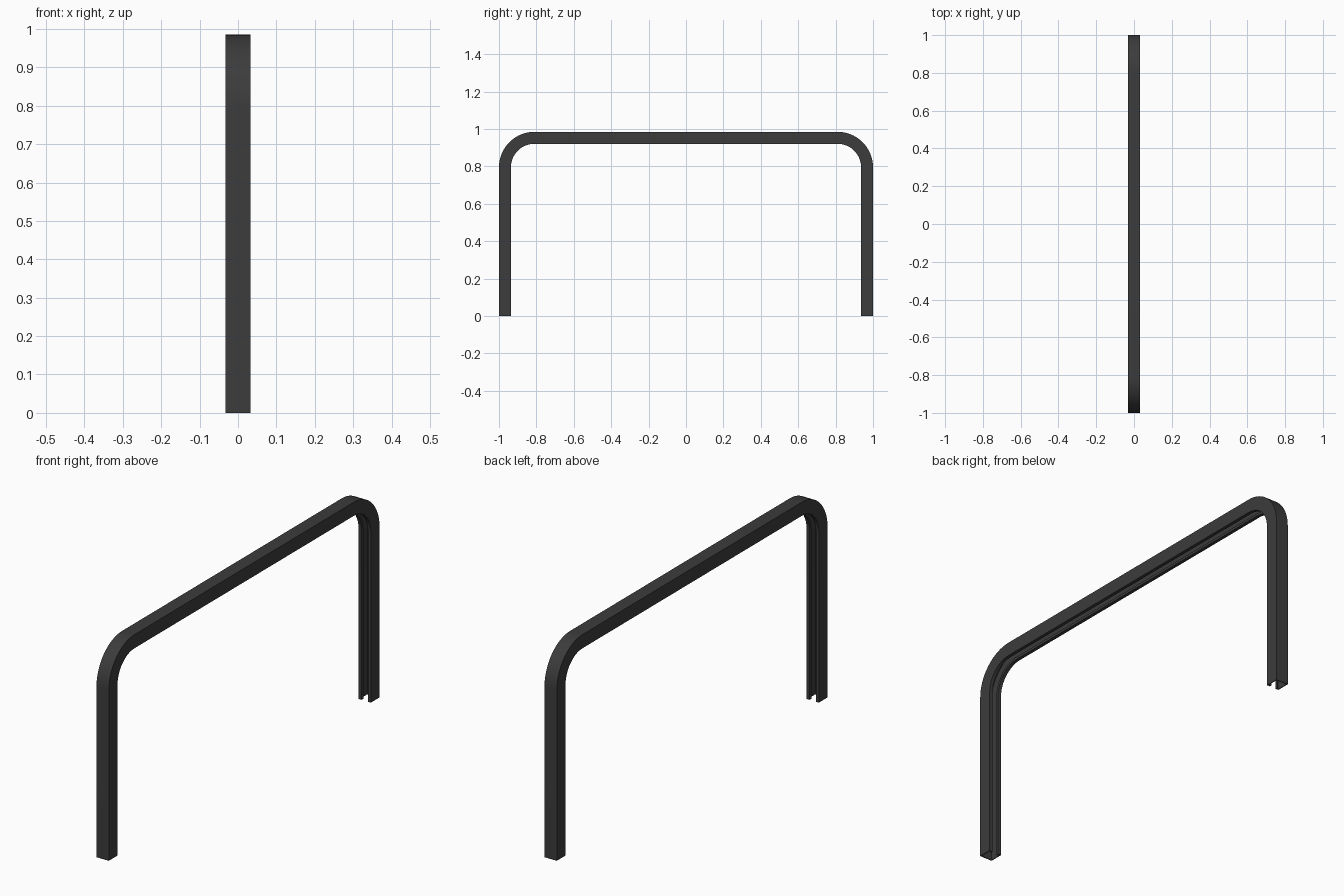
import bpy, bmesh, math

if "Cube" in bpy.data.objects:
    bpy.data.objects.remove(bpy.data.objects["Cube"], do_unlink=True)

HALF_LEN, HEIGHT, RADIUS = 1.0, 0.985, 0.19   # outer line of the frame
W, T = 0.032, 0.064                           # half width and depth of channel
WALL, SLOT, LIP = 0.004, 0.016, 0.012         # sheet, half slot, lip return
STEPS = 16

# Lipped channel section: (sideways, depth in from the outer line)
half = [(W, 0), (W, T), (SLOT, T), (SLOT, T - LIP), (SLOT + WALL, T - LIP),
        (SLOT + WALL, T - WALL), (W - WALL, T - WALL), (W - WALL, WALL)]
section = half + [(-x, d) for x, d in reversed(half)]

# Stations along the frame: outer point (y, z) and outward direction
stations = [(-HALF_LEN, 0, -1, 0)]
for side in (-1, 1):
    for i in range(STEPS + 1):
        t = i / STEPS if side < 0 else 1 - i / STEPS
        a = t * math.pi / 2
        ny, nz = side * math.cos(a), math.sin(a)
        stations.append((side * (HALF_LEN - RADIUS) + RADIUS * ny,
                         HEIGHT - RADIUS + RADIUS * nz, ny, nz))
stations.append((HALF_LEN, 0, 1, 0))

# Sweep the section along the stations
bm = bmesh.new()
rings = [[bm.verts.new((x, y - d * ny, z - d * nz)) for x, d in section]
         for y, z, ny, nz in stations]
n = len(section)
for a, b in zip(rings, rings[1:]):
    for i in range(n):
        j = (i + 1) % n
        bm.faces.new((a[i], a[j], b[j], b[i]))
bm.faces.new(rings[0])
bm.faces.new(rings[-1])
bmesh.ops.recalc_face_normals(bm, faces=bm.faces)
mesh = bpy.data.meshes.new("channel_frame")
bm.to_mesh(mesh)
bm.free()
frame = bpy.data.objects.new("channel_frame", mesh)
bpy.context.collection.objects.link(frame)

# Dark grey metal
mat = bpy.data.materials.new("dark_grey")
mat.use_nodes = True
colour = (0.045, 0.045, 0.045, 1)
mat.diffuse_color = colour
mat.node_tree.nodes["Principled BSDF"].inputs["Base Color"].default_value = colour
mesh.materials.append(mat)

bpy.ops.object.select_all(action="DESELECT")
frame.select_set(True)
bpy.context.view_layer.objects.active = frame
bpy.ops.object.shade_smooth_by_angle(angle=math.radians(30))
